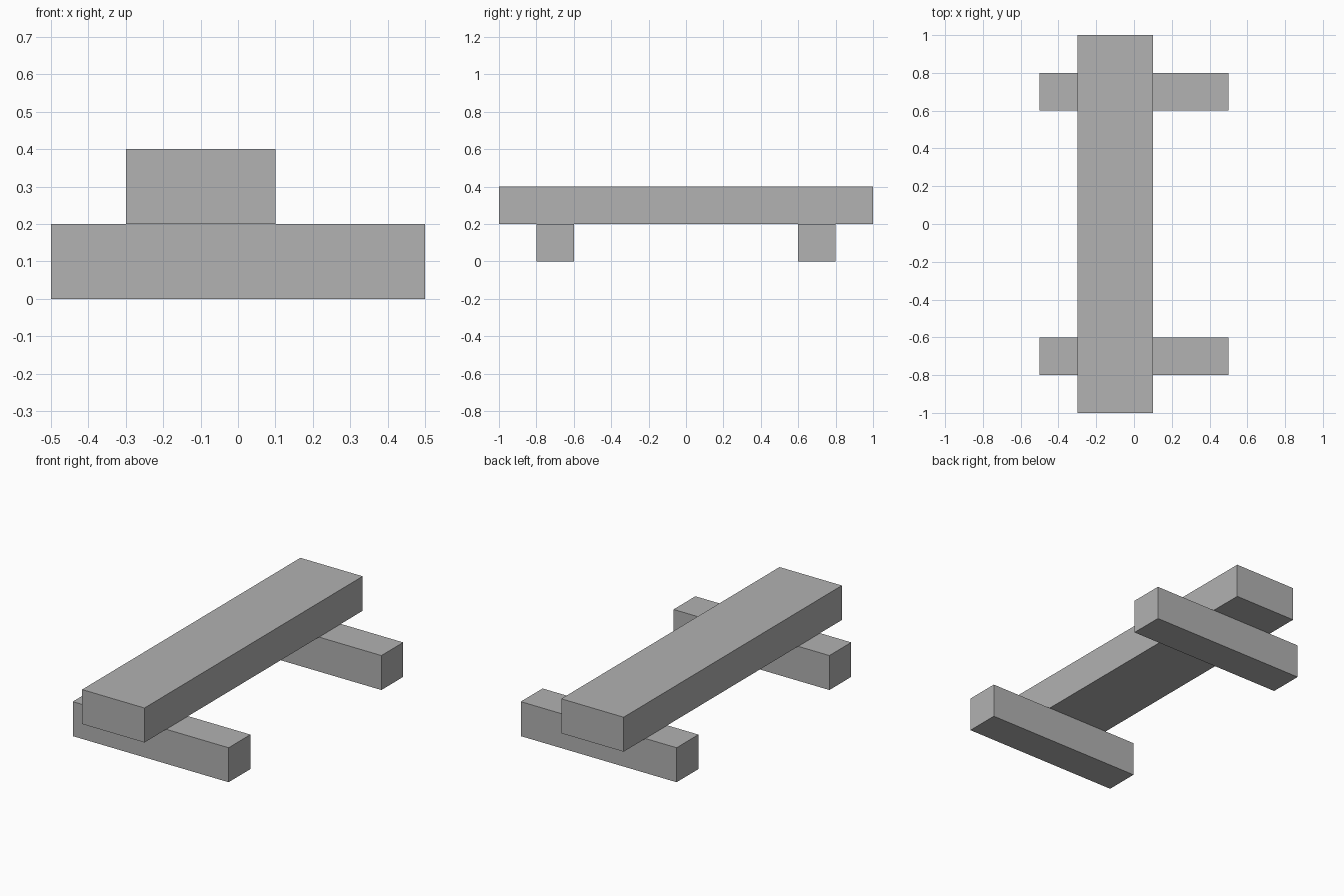
import bpy

# Remove the default cube
cube = bpy.data.objects.get("Cube")
if cube:
    bpy.data.objects.remove(cube, do_unlink=True)

# Single plain grey
GREY = (0.445, 0.445, 0.445, 1.0)
grey = bpy.data.materials.new("plain grey")
grey.use_nodes = True
grey.diffuse_color = GREY
grey.node_tree.nodes["Principled BSDF"].inputs["Base Color"].default_value = GREY


def box(name, size, centre):
    """Flat-shaded box with its scale applied."""
    bpy.ops.mesh.primitive_cube_add(size=1, location=centre)
    obj = bpy.context.object
    obj.name = name
    obj.scale = size
    bpy.ops.object.transform_apply(location=False, rotation=False, scale=True)
    obj.data.materials.append(grey)
    return obj


# Long beam, set off-centre on the supports
box("long_beam", (0.4, 2.0, 0.2), (-0.1, 0, 0.3))

# Two cross bars under the beam
for name, y in (("front_cross_bar", -0.7), ("back_cross_bar", 0.7)):
    box(name, (1.0, 0.2, 0.2), (0, y, 0.1))
